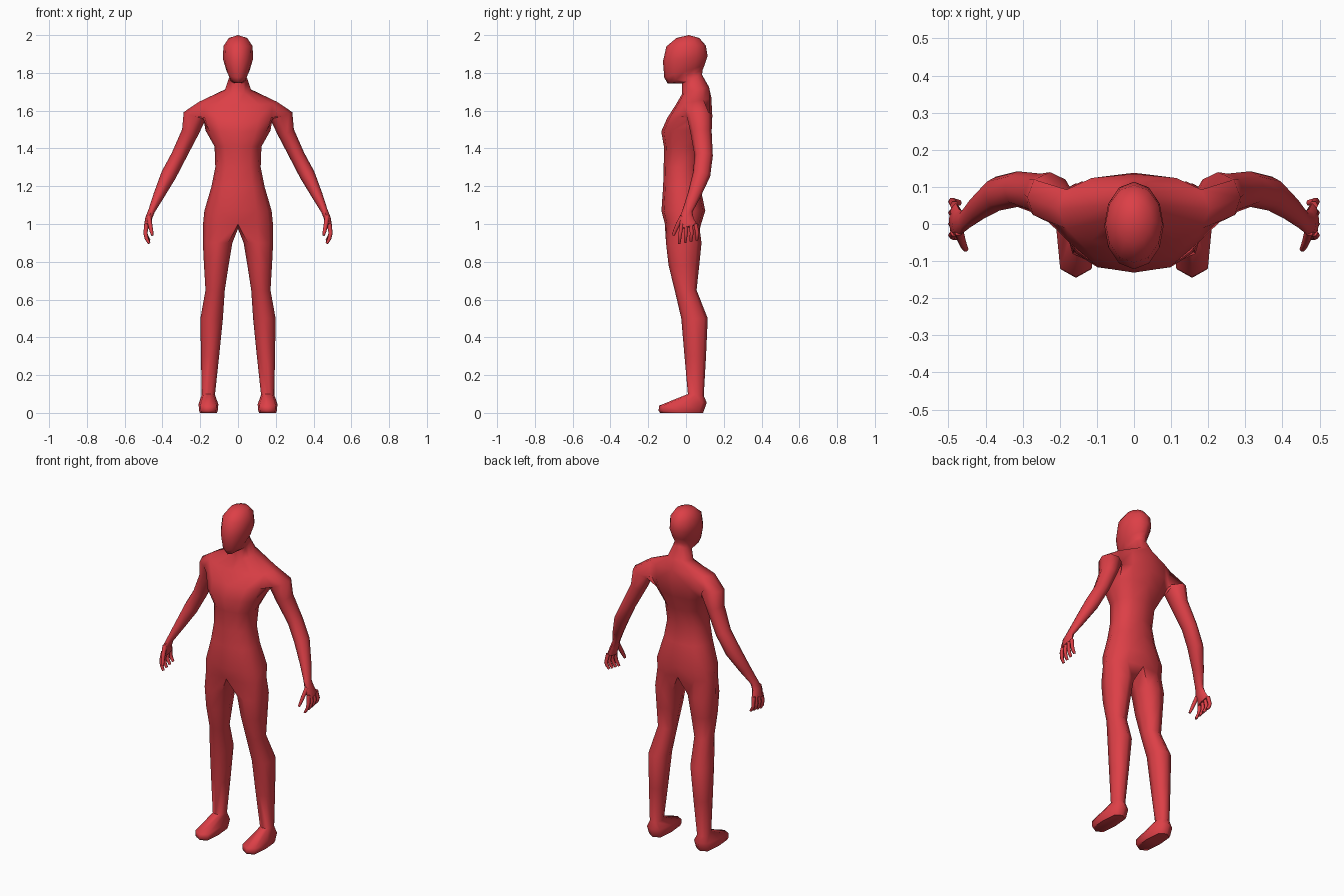
import bpy, bmesh, math
from mathutils import Vector

if "Cube" in bpy.data.objects:
    bpy.data.objects.remove(bpy.data.objects["Cube"])

red = bpy.data.materials.new("red")
red.diffuse_color = (0.72, 0.05, 0.062, 1)
red.use_nodes = True
red.node_tree.nodes["Principled BSDF"].inputs["Base Color"].default_value = red.diffuse_color


def spow(v, p):
    return 0.0 if abs(v) < 1e-6 else math.copysign(abs(v) ** p, v)


def ring(bm, cx, rx, yf, yb, zf, zb, angles, p):
    """Rounded cross-section, tilted from zf at the front to zb at the back."""
    out = []
    for deg in angles:
        a = math.radians(deg)
        t = (spow(math.sin(a), p) + 1) / 2
        out.append(bm.verts.new((cx + rx * spow(math.cos(a), p),
                                 yf + (yb - yf) * t, zf + (zb - zf) * t)))
    return out


def bridge(bm, a, b, closed=True, skip=()):
    n = len(a)
    for i in range(n if closed else n - 1):
        if i not in skip:
            j = (i + 1) % n
            bm.faces.new((a[i], a[j], b[j], b[i]))


def tube_rings(bm, path, start, sides=8):
    """Rings along a path of (x, y, z, radius across, radius front to back)."""
    pts = [Vector(s[:3]) for s in path]
    rings = []
    for i, s in enumerate(path):
        d = (pts[min(i + 1, len(pts) - 1)] - pts[max(i - 1, 0)]).normalized()
        u = Vector((0, 1, 0)).cross(d).normalized()
        v = d.cross(u)
        r = []
        for k in range(sides):
            a = math.radians(start + 360 / sides * k)
            r.append(bm.verts.new(pts[i] + u * s[3] * math.cos(a) + v * s[4] * math.sin(a)))
        rings.append(r)
    return rings


def finish(bm, name):
    """Mirror the half mesh to the other side and make the object."""
    bmesh.ops.mirror(bm, geom=bm.verts[:] + bm.edges[:] + bm.faces[:],
                     axis='X', merge_dist=0.0005)
    bmesh.ops.recalc_face_normals(bm, faces=bm.faces[:])
    me = bpy.data.meshes.new(name)
    bm.to_mesh(me)
    bm.free()
    me.materials.append(red)
    ob = bpy.data.objects.new(name, me)
    bpy.context.collection.objects.link(ob)
    bpy.ops.object.select_all(action='DESELECT')
    ob.select_set(True)
    bpy.context.view_layer.objects.active = ob
    bpy.ops.object.shade_smooth_by_angle(angle=math.radians(65))


bm = bmesh.new()

# torso, neck and head: half rings (half width, y front, y back, z front, z back, roundness)
half = [-90 + 30 * k for k in range(7)]
trunk = [
    (.185, -.112, .080, 1.00, 1.00, .85),   # hips
    (.178, -.130, .102, 1.07, 1.07, .85),
    (.140, -.121, .075, 1.20, 1.20, .85),
    (.120, -.118, .068, 1.30, 1.30, .85),   # waist
    (.124, -.117, .088, 1.41, 1.41, .85),
    (.172, -.131, .120, 1.49, 1.50, .85),   # chest
    (.200, -.100, .138, 1.56, 1.58, .85),
    (.205, -.055, .135, 1.63, 1.665, .85),  # shoulders
    (.070, -.020, .122, 1.69, 1.725, 1),
    (.050, -.020, .085, 1.745, 1.79, 1),    # neck
    (.044, -.098, .088, 1.745, 1.815, 1),   # jaw
    (.060, -.115, .098, 1.775, 1.84, 1),
    (.080, -.122, .114, 1.86, 1.89, 1),
    (.077, -.104, .105, 1.94, 1.945, 1),
    (.048, -.050, .070, 1.985, 1.985, 1),
]
rows = [ring(bm, 0, w, yf, yb, zf, zb, half, p) for w, yf, yb, zf, zb, p in trunk]
for i in range(len(rows) - 1):
    bridge(bm, rows[i], rows[i + 1], False, skip=(2, 3) if i in (5, 6) else ())
crown = bm.verts.new((0, .015, 2.0))
for k in range(6):
    bm.faces.new((rows[-1][k], rows[-1][k + 1], crown))

# arm: grows from the opening left in the shoulder
low, mid, top = rows[5:8]
opening = [low[2], low[3], low[4], mid[4], top[4], top[3], top[2], mid[2]]
bm.verts.remove(mid[3])
arm = [
    (.228, .072, 1.575, .062, .068),
    (.254, .080, 1.485, .045, .056),
    (.314, .094, 1.36, .040, .048),   # elbow
    (.367, .082, 1.26, .041, .047),
    (.420, .042, 1.15, .029, .035),
    (.457, .008, 1.07, .018, .027),   # wrist
    (.473, .002, 1.03, .018, .038),
    (.483, .014, .985, .016, .046),   # palm
]
last = opening
for r in tube_rings(bm, arm, -45):
    bridge(bm, last, r)
    last = r
bm.faces.new(last)

# leg and foot: (x inner, x outer, y front, y back, z front, z back, roundness)
leg = [
    (.030, .186, -.106, .082, .90, .90, .9),
    (.050, .180, -.092, .070, .78, .78, .9),
    (.070, .172, -.060, .056, .65, .65, .9),    # knee
    (.080, .199, -.025, .115, .50, .50, .9),    # calf
    (.100, .196, -.008, .106, .30, .30, .9),
    (.122, .192, .010, .094, .10, .09, .9),     # ankle
    (.104, .209, -.143, .110, .038, .055, .6),
    (.107, .206, -.145, .095, .012, .012, .6),  # sole
    (.112, .202, -.138, .090, 0, 0, .6),
]
around = [-135 + 45 * k for k in range(8)]
last = rows[0] + [bm.verts.new((0, -.012, .975))]
for x0, x1, yf, yb, zf, zb, p in leg:
    r = ring(bm, (x0 + x1) / 2, (x1 - x0) / 2, yf, yb, zf, zb, around, p)
    bridge(bm, last, r)
    last = r
bm.faces.new(last)
finish(bm, "body")

# fingers and thumb: tapered bent tubes
bm = bmesh.new()
digits = [[(.484, -.022 + .024 * k, 1.0, .012, .012),
           (.490, -.030 + .030 * k, .952, .011, .011),
           (.484, -.034 + .031 * k, .922 + .004 * k, .010, .010),
           (.470, -.036 + .031 * k, .897 + .006 * k, .007, .008)] for k in range(4)]
digits.append([(.472, -.018, 1.04, .013, .016), (.466, -.042, 1.0, .012, .013),
               (.459, -.058, .965, .010, .011), (.453, -.068, .940, .007, .008)])
for path in digits:
    rs = tube_rings(bm, path, 0, 6)
    for a, b in zip(rs, rs[1:]):
        bridge(bm, a, b)
    bm.faces.new(rs[0])
    bm.faces.new(rs[-1])
finish(bm, "fingers")
